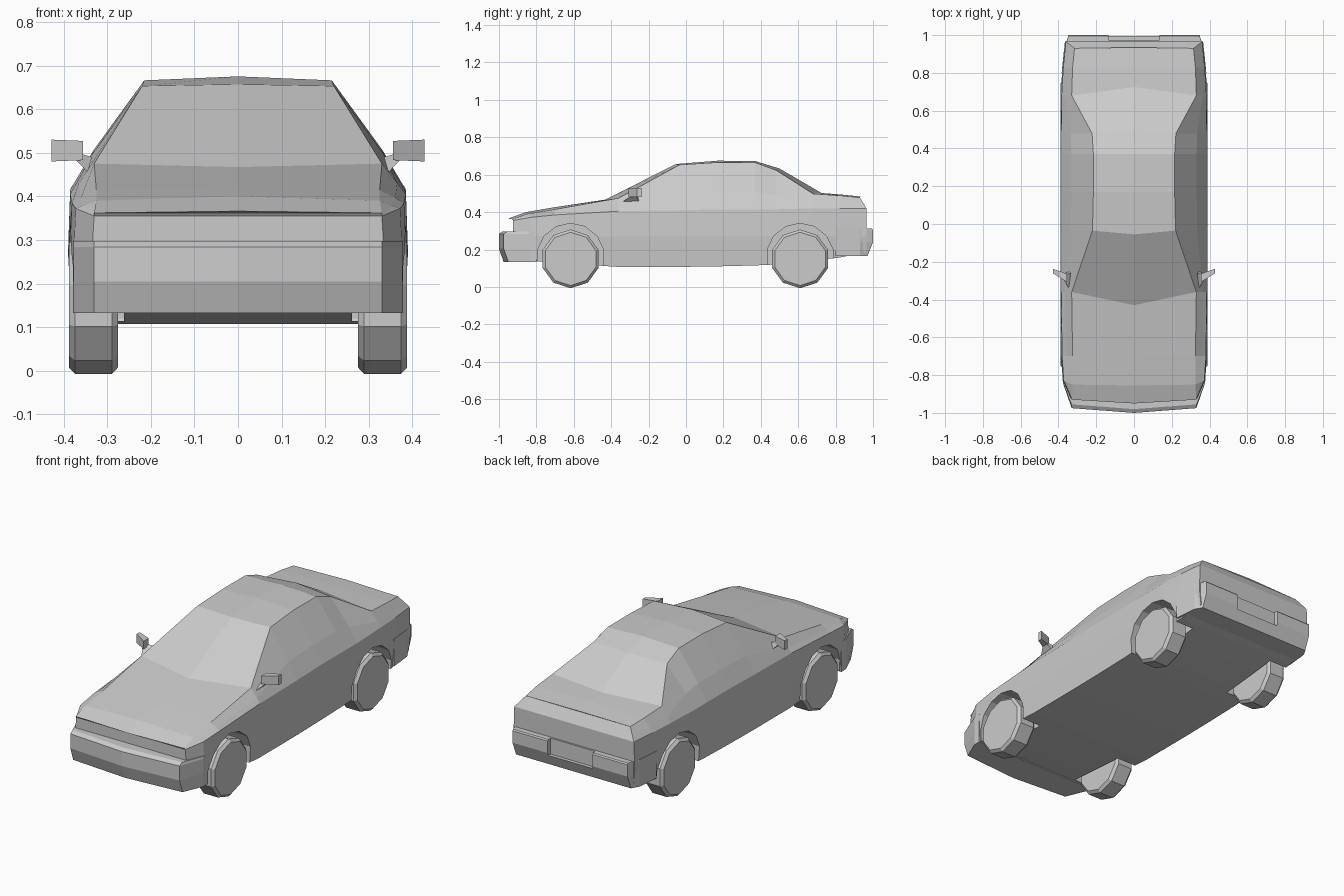
import bpy, bmesh, math
from mathutils import Matrix, Vector

if "Cube" in bpy.data.objects:
    bpy.data.objects.remove(bpy.data.objects["Cube"])


def make_object(name, bm):
    bmesh.ops.recalc_face_normals(bm, faces=bm.faces)
    mesh = bpy.data.meshes.new(name)
    bm.to_mesh(mesh)
    bm.free()
    obj = bpy.data.objects.new(name, mesh)
    bpy.context.collection.objects.link(obj)
    return obj


def loft(bm, rings):
    """Join rings of points with quads; returns the vertex rings."""
    vr = [[bm.verts.new(p) for p in r] for r in rings]
    for a, b in zip(vr, vr[1:]):
        n = len(a)
        for i in range(n):
            j = (i + 1) % n
            bm.faces.new((a[i], a[j], b[j], b[i]))
    return vr


def cylinder_x(bm, x0, x1, y, z, r, sides):
    """Cylinder along x with a flat resting on the ground side."""
    m = (Matrix.Translation(((x0 + x1) / 2, y, z)) @ Matrix.Rotation(math.pi / 2, 4, 'Y')
         @ Matrix.Rotation(math.pi / sides, 4, 'Z'))
    return bmesh.ops.create_cone(bm, cap_ends=True, segments=sides, radius1=r, radius2=r,
                                 depth=abs(x1 - x0), matrix=m)


def cut(obj, cutter):
    cutter.hide_render = True
    cutter.display_type = 'WIRE'
    mod = obj.modifiers.new("cut", 'BOOLEAN')
    mod.operation = 'DIFFERENCE'
    mod.solver = 'EXACT'
    mod.object = cutter


def section(y, zb, xm, zbelt, ye, xe, ze, yc, zc):
    """Car cross-section: crown, roof edge, glass bend, belt, flank, sill."""
    edge, belt = Vector((xe, ye, ze)), Vector((xm - .005, y, zbelt))
    bend = belt.lerp(edge, .36)
    bend.x += .008 if ze > .55 else 0
    half = [edge, bend, belt, Vector((xm, y, .27)), Vector((xm - .01, y, zb))]
    return [Vector((0, yc, zc))] + half + [Vector((-p.x, p.y, p.z)) for p in reversed(half)]


# Body shell: nose, bonnet, windscreen, roof, rear window, boot
sections = [
    (-.925, .145, .335, .355, -.93, .33, .362, -.95, .366),
    (-.83, .14, .377, .372, -.85, .325, .39, -.855, .40),
    (-.70, .13, .386, .385, -.70, .325, .415, -.71, .425),
    (-.36, .107, .39, .405, -.36, .33, .475, -.43, .467),
    (-.04, .107, .39, .41, -.035, .22, .653, -.055, .657),
    (.17, .11, .39, .415, .17, .215, .666, .17, .675),
    (.37, .115, .39, .415, .37, .215, .665, .37, .673),
    (.48, .12, .39, .415, .48, .222, .625, .50, .633),
    (.68, .14, .388, .42, .68, .33, .498, .725, .502),
    (.82, .157, .38, .42, .83, .325, .488, .83, .494),
    (.965, .185, .366, .42, .93, .315, .478, .935, .483),
]
bm = bmesh.new()
rings = loft(bm, [section(*s) for s in sections])
for r in (rings[0], rings[-1]):
    bm.faces.new((r[0], r[1], r[10]))
    for i in range(1, 5):
        bm.faces.new((r[i], r[i + 1], r[10 - i], r[11 - i]))
body = make_object("car_body", bm)

# Wheel arches
AXLES = (-.617, .61)
bm = bmesh.new()
for s in (1, -1):
    for y in AXLES:
        cylinder_x(bm, s * .262, s * .45, y, .16, .18, 14)
cut(body, make_object("wheel_arch_cutter", bm))


# Bumpers: stacked wrap-around outlines
def bumper(name, outline, levels):
    rings = []
    for z, inset in levels:
        half = [(x, y - math.copysign(inset, y) * (i < 2), z) for i, (x, y) in enumerate(outline)]
        rings.append(half + [(-x, y, z) for x, y, z in reversed(half[1:])])
    bm = bmesh.new()
    vr = loft(bm, rings)
    bm.faces.new(vr[0])
    bm.faces.new(vr[-1])
    return make_object(name, bm)


bumper("front_bumper", [(0, -1), (.33, -.975), (.377, -.84), (.378, -.80)],
       [(.132, .025), (.205, 0), (.284, 0), (.297, .02)])
rear = bumper("rear_bumper", [(0, 1), (.347, 1), (.37, .93), (.383, .80)],
              [(.165, .03), (.24, 0), (.305, 0), (.312, .005)])

# Number plate recess
bm = bmesh.new()
bmesh.ops.create_cube(bm, size=1, matrix=Matrix.Translation((0, 1, .275)) @ Matrix.Diagonal((.27, .05, .1, 1)))
cut(rear, make_object("plate_recess_cutter", bm))

# Wheels: ten-sided with bevelled tread edges
for s, side in ((1, "left"), (-1, "right")):
    for y, end in zip(AXLES, ("front", "rear")):
        bm = bmesh.new()
        cylinder_x(bm, s * .275, s * .388, y, .15, .157, 10)
        rims = [e for e in bm.edges if abs(e.verts[0].co.x - e.verts[1].co.x) < .001]
        bmesh.ops.bevel(bm, geom=rims, offset=.014, segments=1, affect='EDGES')
        make_object(f"{end}_{side}_wheel", bm)

    # Door mirrors: slim angled housing on a tapered stalk
    bm = bmesh.new()
    rings = [[(s * x, y + dy, z + dz) for dy, dz in ((-d, -h), (d, -h), (d, h), (-d, h))]
             for x, y, z, d, h in ((.355, -.285, .505, .022, .022), (.428, -.25, .505, .012, .025))]
    vr = loft(bm, rings)
    bm.faces.new(vr[0])
    bm.faces.new(vr[1])
    vr = loft(bm, [[(s * .345, -.34, .455), (s * .345, -.25, .455), (s * .335, -.26, .49)],
                   [(s * .375, -.29, .487), (s * .375, -.265, .487), (s * .37, -.27, .50)]])
    bm.faces.new(vr[0])
    bm.faces.new(vr[1])
    make_object(f"{side}_mirror", bm)
